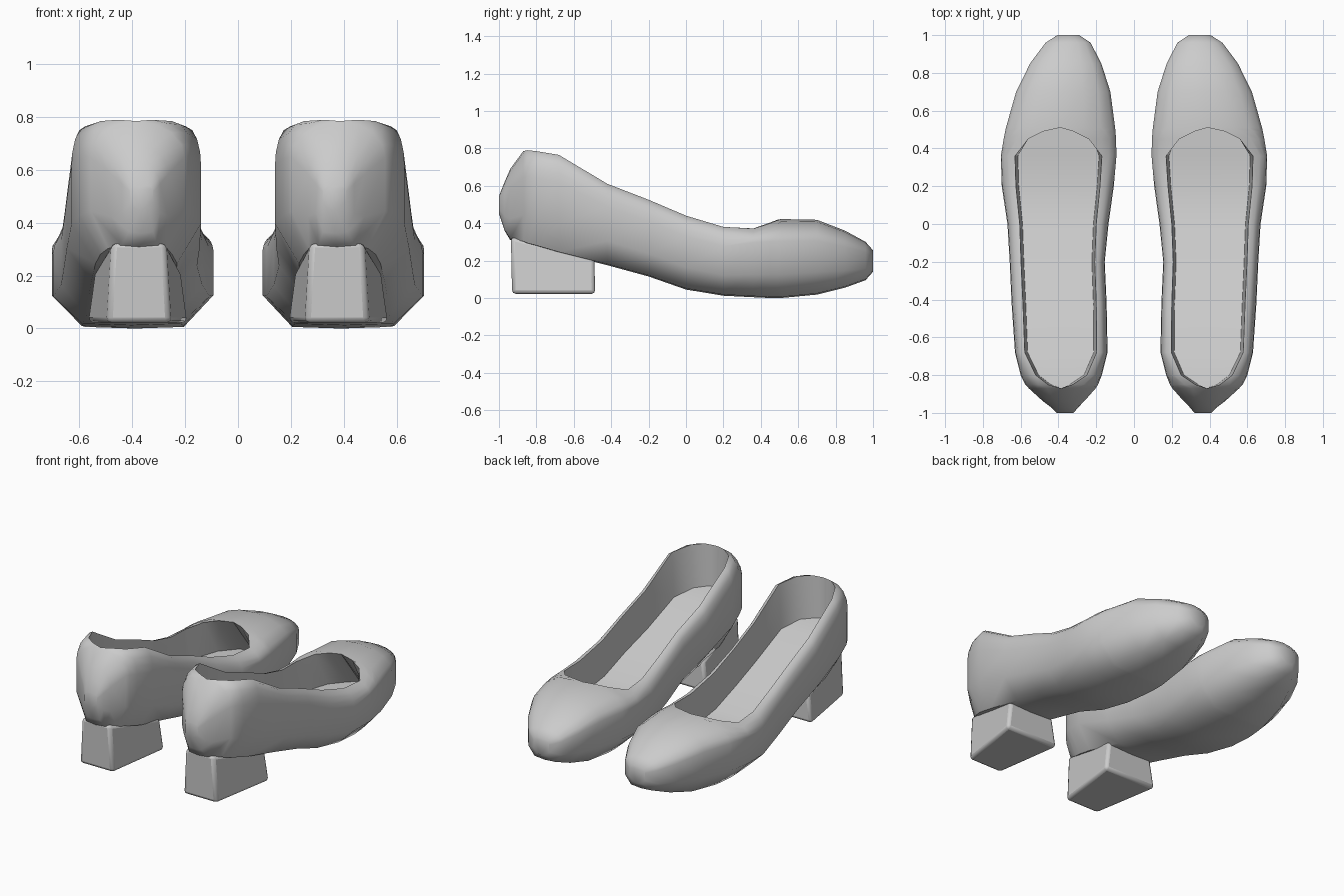
import bpy, bmesh
from math import sin, cos, asin, radians, pi

if "Cube" in bpy.data.objects:
    bpy.data.objects.remove(bpy.data.objects["Cube"])

# Right shoe stations: y, outer left x, outer right x, rim left x, rim right x, bottom z, crown z
# (equal rim values mean the section is closed over the top)
STATIONS = [
    (-1.00, .32, .41, .365, .365, .45, .545),
    (-0.97, .295, .44, .37, .37, .36, .62),
    (-0.94, .265, .48, .375, .375, .31, .69),
    (-0.87, .203, .557, .385, .385, .297, .785),
    (-0.85, .19, .575, .325, .455, .288, .79),
    (-0.80, .17, .60, .25, .52, .275, .785),
    (-0.68, .14, .63, .198, .578, .24, .765),
    (-0.42, .145, .648, .20, .588, .175, .61),
    (-0.20, .155, .658, .208, .598, .115, .525),
    (0.00, .135, .67, .20, .605, .045, .44),
    (0.20, .107, .70, .18, .625, .012, .38),
    (0.36, .093, .705, .17, .63, .004, .41),
    (0.45, .095, .69, .24, .56, 0, .42),
    (0.49, .098, .682, .32, .48, 0, .422),
    (0.51, .10, .678, .39, .39, 0, .422),
    (0.70, .125, .624, .375, .375, .018, .418),
    (0.85, .173, .55, .36, .36, .055, .36),
    (0.96, .23, .468, .347, .347, .095, .30),
    (1.00, .29, .405, .345, .345, .14, .255),
]


def section(y, xl, xr, rl, rr, zb, zt):
    """Ring from the left rim, under the sole, to the right rim."""
    h = zt - zb
    zlo, zhi = zb + .3 * h, zb + .72 * h
    mid = (xl + xr) / 2
    inset = .185 * (xr - xl)

    def side(rim, wide):
        start = 0
        if .3 < y < .505:       # the throat is cut out of the full toe arch
            start = asin((rim - mid) / (wide - mid))
            rim = mid
        angles = [start + (pi / 2 - start) * t for t in (0, .28, .53, .78, 1)]
        return [(rim + (wide - rim) * sin(a), y, zhi + (zt - zhi) * cos(a)) for a in angles]
    left = side(rl, xl) + [(xl, y, zlo), (xl + inset, y, zb + .006)]
    right = side(rr, xr) + [(xr, y, zlo), (xr - inset, y, zb + .006)]
    return left + [(mid, y, zb)] + right[::-1]


def lining_section(s):
    """Rim down the inner wall to the insole, across and up again."""
    y, zb, zt = s[0], s[5], s[6]
    ring = section(*s)
    inset = min(.015, (s[4] - s[3]) / 2)
    yi = y + max(0, y - .36) * 1.3          # insole runs on under the vamp
    zi = zb + (.42 - .04 * y) * (zt - zb)
    return [ring[0], (s[3] + inset, yi, zi), (s[4] - inset, yi, zi), ring[-1]]


def loft(bm, rings, caps=False):
    rows = [[bm.verts.new(p) for p in r] for r in rings]
    for a, b in zip(rows, rows[1:]):
        for i in range(len(a) - 1):
            bm.faces.new((a[i], b[i], b[i + 1], a[i + 1]))
    if caps:
        bm.faces.new(rows[0])
        bm.faces.new(rows[-1])


def finish(bm, name, angle, recalc=True):
    """Clean up, shade, and mirror the part to make the left shoe."""
    bmesh.ops.remove_doubles(bm, verts=bm.verts, dist=.0005)
    if recalc:
        bmesh.ops.recalc_face_normals(bm, faces=bm.faces)
    me = bpy.data.meshes.new(name)
    bm.to_mesh(me)
    bm.free()
    ob = bpy.data.objects.new(name, me)
    bpy.context.collection.objects.link(ob)
    bpy.ops.object.select_all(action='DESELECT')
    bpy.context.view_layer.objects.active = ob
    ob.select_set(True)
    bpy.ops.object.shade_smooth_by_angle(angle=radians(angle))
    ob.modifiers.new("left_shoe", 'MIRROR')
    return ob


# Shoe upper and sole: one lofted shell, open at the throat
bm = bmesh.new()
loft(bm, [section(*s) for s in STATIONS], caps=True)
finish(bm, "shoe_upper", 50)

# Lining: inner walls and insole hanging from the rim
bm = bmesh.new()
loft(bm, [lining_section(s) for s in STATIONS[3:15]])
for f in bm.faces:
    f.normal_update()
if sum(f.normal.z * f.calc_area() for f in bm.faces) < 0:
    bmesh.ops.reverse_faces(bm, faces=bm.faces)
finish(bm, "lining_insole", 40, recalc=False)

# Block heel: plan tapers towards the back, softened edges
plan = [(.19, -.485), (.57, -.485), (.495, -.93), (.255, -.93)]
bm = bmesh.new()
low = [bm.verts.new((x, y, .022)) for x, y in plan]
top = [bm.verts.new((.375 + (x - .375) * .85, y - .006, .22 - (y + .485) * .24)) for x, y in plan]
bm.faces.new(low)
bm.faces.new(top)
for i in range(4):
    j = (i + 1) % 4
    bm.faces.new((low[i], low[j], top[j], top[i]))
heel = finish(bm, "block_heel", 40)
soft = heel.modifiers.new("soft_edges", 'BEVEL')
soft.width = .02
soft.segments = 2
